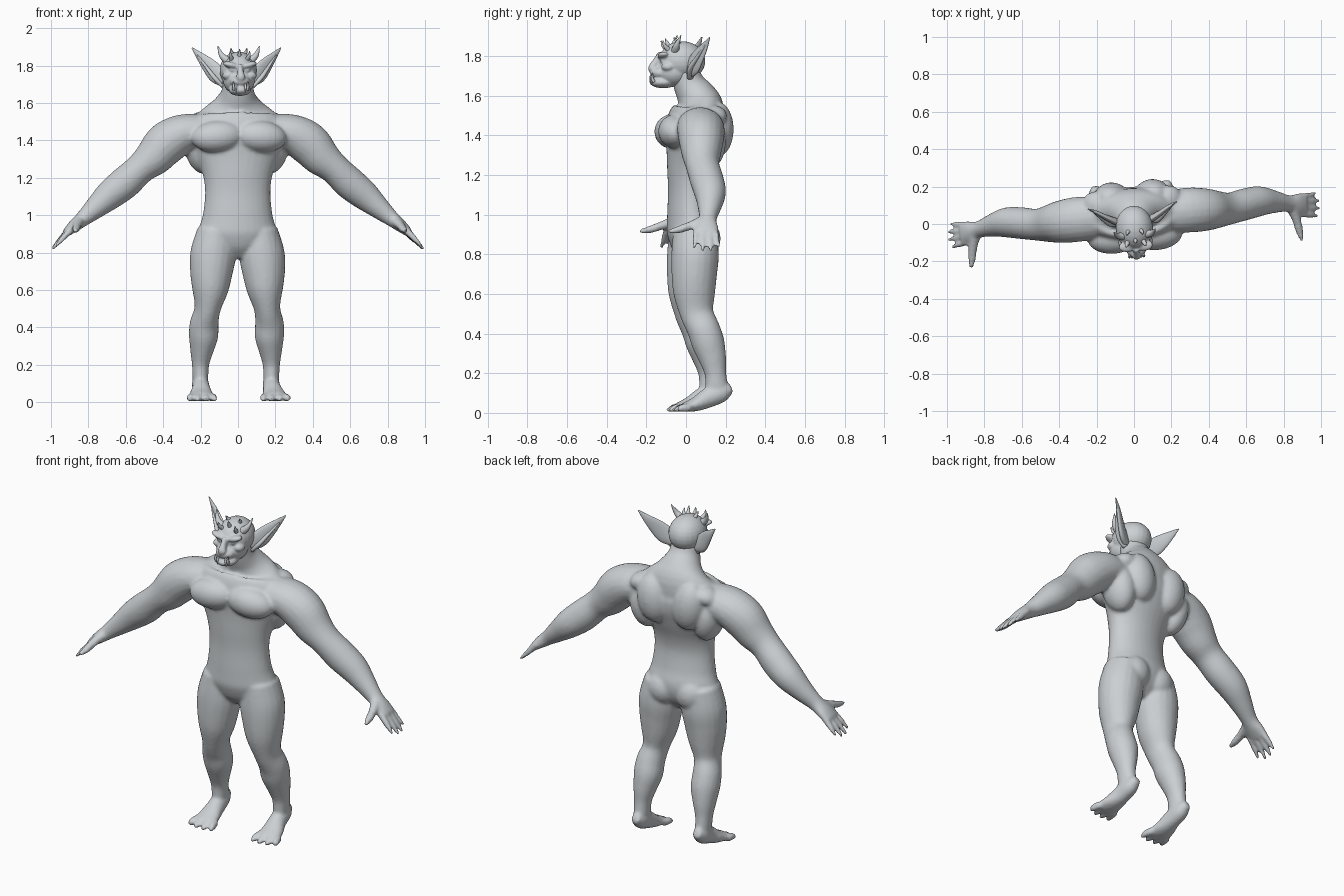
import bpy, bmesh, math
from mathutils import Vector, Matrix

TURN = Matrix.Rotation(math.radians(4.8), 4, 'Z')   # whole figure stands slightly turned
skin = bpy.data.materials.new("grey_skin")
skin.diffuse_color = (0.6, 0.63, 0.65, 1)


def spline(rings, sub):
    """Catmull-Rom refinement of a list of ring tuples."""
    out = []
    for i in range(len(rings) - 1):
        p0, p1 = rings[max(i - 1, 0)], rings[i]
        p2, p3 = rings[i + 1], rings[min(i + 2, len(rings) - 1)]
        for k in range(sub):
            t = k / sub
            out.append([0.5 * (2 * b + (c - a) * t + (2 * a - 5 * b + 4 * c - d) * t * t
                               + (3 * b - a - 3 * c + d) * t ** 3)
                        for a, b, c, d in zip(p0, p1, p2, p3)])
    out.append(list(rings[-1]))
    return out


def loft(bm, rings, ref=(0, 1, 0), side=1, n=20, sub=4):
    """Closed tube through elliptical rings (x, y, z, half width, half depth along ref)."""
    pts = spline(rings, sub)
    loops = []
    for i, (x, y, z, a, b) in enumerate(pts):
        t = (Vector(pts[min(i + 1, len(pts) - 1)][:3]) - Vector(pts[max(i - 1, 0)][:3])).normalized()
        v = Vector(ref)
        v = (v - t * v.dot(t)).normalized()
        u = v.cross(t)
        ring = []
        for k in range(n):
            w = 2 * math.pi * k / n
            p = Vector((x, y, z)) + u * a * math.cos(w) + v * b * math.sin(w)
            ring.append(bm.verts.new((p.x * side, p.y, p.z)))
        loops.append(ring)
    for r, s in zip(loops, loops[1:]):
        for k in range(n):
            bm.faces.new((r[k], r[(k + 1) % n], s[(k + 1) % n], s[k]))
    bm.faces.new(loops[0])
    bm.faces.new(loops[-1])


def blob(bm, c, r, tilt=0, side=1):
    """Ellipsoid muscle or bony form, tilted about y and mirrored by side."""
    m = (Matrix.Translation((c[0] * side, c[1], c[2]))
         @ Matrix.Rotation(math.radians(tilt * side), 4, 'Y') @ Matrix.Diagonal((*r, 1)))
    bmesh.ops.create_uvsphere(bm, u_segments=24, v_segments=14, radius=1, matrix=m)


def finish(name, bm, voxel=0, smooth=3):
    bmesh.ops.recalc_face_normals(bm, faces=bm.faces)
    bm.transform(TURN)
    me = bpy.data.meshes.new(name)
    bm.to_mesh(me)
    bm.free()
    me.materials.append(skin)
    me.polygons.foreach_set("use_smooth", [True] * len(me.polygons))
    ob = bpy.data.objects.new(name, me)
    bpy.context.collection.objects.link(ob)
    if voxel:
        rm = ob.modifiers.new("fuse", 'REMESH')
        rm.mode, rm.voxel_size, rm.use_smooth_shade = 'VOXEL', voxel, True
        sm = ob.modifiers.new("soften", 'SMOOTH')
        sm.factor, sm.iterations = 0.5, smooth
    return ob


# torso and neck
body = bmesh.new()
loft(body, [(0, .03, .77, .06, .05), (0, .03, .83, .17, .10), (0, .03, .91, .208, .125),
            (0, .02, 1.0, .187, .115), (0, .015, 1.12, .175, .105), (0, .02, 1.22, .188, .115),
            (0, .035, 1.32, .23, .135), (0, .045, 1.4, .265, .15), (0, .055, 1.48, .27, .145),
            (0, .07, 1.545, .21, .12), (0, .05, 1.6, .13, .10), (0, .015, 1.66, .088, .08),
            (0, -.01, 1.74, .08, .07)], n=32)
for s in (1, -1):
    # torso muscles
    blob(body, (.115, -.065, 1.42), (.14, .085, .085), 5, s)      # chest
    blob(body, (.20, .085, 1.36), (.08, .10, .14), 12, s)         # lats
    blob(body, (.11, .15, 1.43), (.095, .082, .14), 8, s)         # shoulder blades
    blob(body, (.2, .12, 1.5), (.07, .07, .05), 20, s)            # upper shoulder
    blob(body, (.085, .085, .88), (.092, .083, .095), 0, s)       # buttocks
    # arm
    loft(body, [(.16, .05, 1.45, .09, .11), (.29, .05, 1.435, .105, .12), (.38, .045, 1.385, .115, .115),
                (.45, .04, 1.31, .102, .10), (.52, .04, 1.25, .083, .085), (.60, .055, 1.175, .087, .085),
                (.68, .065, 1.11, .08, .08), (.76, .055, 1.04, .06, .06), (.83, .04, .98, .042, .045),
                (.88, .03, .94, .033, .06), (.92, .028, .905, .022, .062)], side=s)
    # fingers and thumb
    for y0, y1, reach in ((-.022, -.042, .85), (.01, .0, 1), (.042, .042, 1), (.07, .082, .8)):
        loft(body, [(.895, y0, .925, .019, .017), (.9 + .05 * reach, (y0 + y1) / 2, .915 - .045 * reach, .016, .015),
                    (.905 + .092 * reach, y1, .91 - .092 * reach, .008, .009)], side=s, n=12)
    loft(body, [(.85, .01, .965, .03, .03), (.868, -.05, .945, .024, .022), (.878, -.11, .925, .021, .019),
                (.888, -.165, .915, .009, .009)], ref=(0, 0, 1), side=s, n=12)
    # leg
    loft(body, [(.115, .035, .92, .10, .11), (.13, .035, .80, .122, .12), (.14, .03, .70, .115, .115),
                (.147, .03, .60, .097, .105), (.16, .042, .50, .070, .085), (.175, .075, .42, .077, .083),
                (.177, .098, .35, .078, .083), (.185, .12, .27, .061, .069), (.19, .133, .20, .046, .055),
                (.19, .14, .13, .042, .058)], side=s)
    # foot with raised heel
    loft(body, [(.19, .215, .125, .022, .022), (.19, .165, .105, .043, .05), (.19, .095, .075, .048, .05),
                (.195, .035, .045, .062, .037), (.197, -.025, .028, .073, .024)], ref=(0, 0, 1), side=s)
    for d, tip in ((-.055, -.075), (-.018, -.085), (.02, -.078), (.055, -.062)):
        loft(body, [(.197 + d, -.005, .028, .021, .022), (.197 + d * 1.15, -.045, .023, .02, .02),
                    (.197 + d * 1.3, tip, .011, .009, .009)], ref=(0, 0, 1), side=s, n=12)
finish("body", body, .010, 4)

# head with brow, cheeks, muzzle and jaw
head = bmesh.new()
blob(head, (0, -.02, 1.775), (.1, .118, .1))
blob(head, (0, -.06, 1.72), (.085, .09, .075))
blob(head, (0, -.125, 1.715), (.056, .057, .034))     # upper muzzle
blob(head, (0, -.115, 1.668), (.06, .068, .03))       # jaw
loft(head, [(0, -.13, 1.8, .016, .02), (0, -.155, 1.765, .017, .02), (0, -.172, 1.738, .025, .02),
            (0, -.165, 1.72, .016, .015)], n=12)      # nose
for s in (1, -1):
    blob(head, (.045, -.118, 1.802), (.048, .03, .017), -14, s)   # brow
    blob(head, (.06, -.095, 1.748), (.033, .035, .024), 10, s)    # cheek
    blob(head, (.041, -.117, 1.776), (.017, .018, .012), -8, s)   # eye
finish("head", head, .006, 3)

# long pointed ears with an inner rim
ears = bmesh.new()
for s in (1, -1):
    loft(ears, [(.07, .01, 1.72, .035, .02), (.11, .028, 1.752, .05, .018), (.15, .05, 1.797, .043, .014),
                (.195, .078, 1.847, .024, .010), (.238, .10, 1.895, .003, .003)], ref=(.5, -.8, 0), side=s)
    loft(ears, [(.08, .015, 1.69, .012, .016), (.125, .01, 1.735, .012, .014), (.165, .04, 1.79, .009, .01),
                (.21, .08, 1.855, .004, .004)], ref=(.3, -.9, 0), side=s, n=12)
finish("ears", ears)

# horns and brow spikes
horns = bmesh.new()
for s in (1, -1):
    loft(horns, [(.06, -.06, 1.825, .022, .022), (.092, -.055, 1.855, .015, .015),
                 (.112, -.035, 1.905, .002, .002)], side=s, n=12)
    loft(horns, [(.04, -.09, 1.83, .014, .014), (.05, -.112, 1.853, .009, .009),
                 (.052, -.122, 1.878, .002, .002)], side=s, n=10)
    loft(horns, [(.03, -.035, 1.855, .014, .014), (.04, -.045, 1.876, .008, .008),
                 (.042, -.06, 1.893, .002, .002)], side=s, n=10)
loft(horns, [(0, -.08, 1.84, .014, .016), (0, -.095, 1.866, .008, .009), (0, -.105, 1.888, .002, .002)], n=10)
finish("horns", horns)

# tusks rising from the lower lip and small upper fangs
tusks = bmesh.new()
for s in (1, -1):
    loft(tusks, [(.036, -.165, 1.67, .009, .009), (.039, -.175, 1.69, .007, .007),
                 (.038, -.172, 1.715, .002, .002)], side=s, n=10)
    loft(tusks, [(.025, -.168, 1.70, .007, .007), (.025, -.178, 1.675, .005, .005),
                 (.025, -.174, 1.655, .001, .001)], side=s, n=10)
finish("tusks", tusks)
